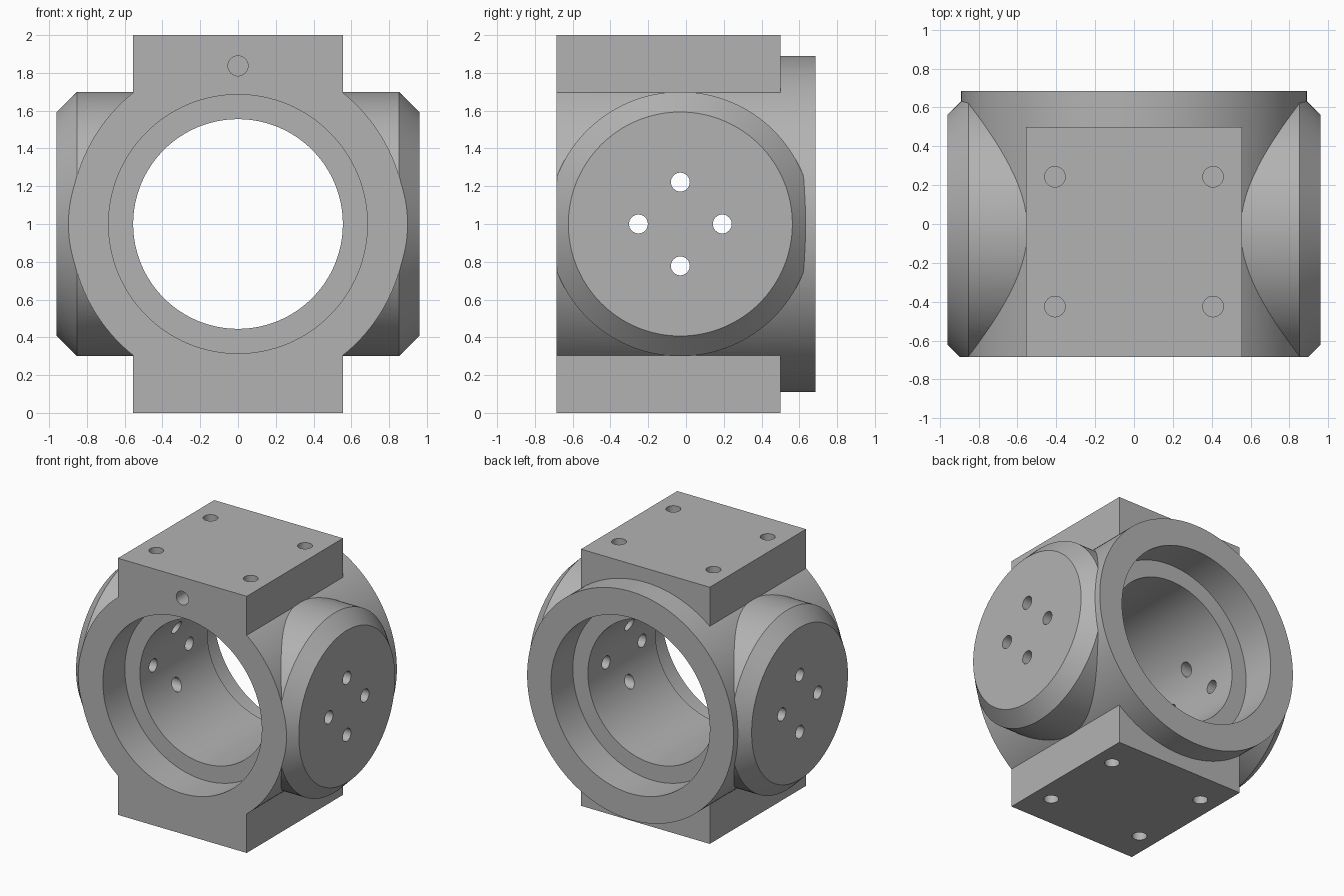
import bpy
import bmesh
from math import cos, sin, tau
from mathutils import Vector, Matrix

if "Cube" in bpy.data.objects:
    bpy.data.objects.remove(bpy.data.objects["Cube"], do_unlink=True)

FRONT, BACK = -0.685, 0.685
MID = 1.0          # height of the bore axis
SIDE_Y = -0.03     # centre of the side bosses

grey = bpy.data.materials.new("plain grey")
grey.use_nodes = True
grey.diffuse_color = (0.45, 0.45, 0.45, 1)
grey.node_tree.nodes["Principled BSDF"].inputs["Base Color"].default_value = grey.diffuse_color


def add_lathe(bm, profile, axis, centre, sides):
    """Closed solid turned about an axis; profile is (distance along, radius)."""
    turn = Vector((0, 0, 1)).rotation_difference(Vector(axis)).to_matrix()
    rings = []
    for along, radius in profile:
        ring = []
        for i in range(sides):
            a = tau * i / sides
            p = Vector((radius * cos(a), radius * sin(a), along))
            ring.append(bm.verts.new(turn @ p + Vector(centre)))
        rings.append(ring)
    for low, high in zip(rings, rings[1:]):
        for i in range(sides):
            j = (i + 1) % sides
            bm.faces.new((low[i], low[j], high[j], high[i]))
    bm.faces.new(rings[0][::-1])
    bm.faces.new(rings[-1])


def add_box(bm, low, high):
    low, high = Vector(low), Vector(high)
    place = Matrix.Translation((low + high) / 2) @ Matrix.Diagonal((*(high - low), 1))
    bmesh.ops.create_cube(bm, size=1, matrix=place)


def finish(bm, name):
    bmesh.ops.recalc_face_normals(bm, faces=bm.faces)
    mesh = bpy.data.meshes.new(name)
    bm.to_mesh(mesh)
    bm.free()
    mesh.materials.append(grey)
    obj = bpy.data.objects.new(name, mesh)
    bpy.context.collection.objects.link(obj)
    return obj


def lathe(name, profile, axis, centre, sides=128):
    bm = bmesh.new()
    add_lathe(bm, profile, axis, centre, sides)
    return finish(bm, name)


def box(name, low, high):
    bm = bmesh.new()
    add_box(bm, low, high)
    return finish(bm, name)


def combine(target, other, operation):
    mod = target.modifiers.new(operation.lower(), "BOOLEAN")
    mod.object, mod.operation, mod.solver = other, operation, "EXACT"
    other.hide_render = True
    bpy.context.view_layer.objects.active = target
    bpy.ops.object.modifier_apply(modifier=mod.name)
    bpy.data.objects.remove(other, do_unlink=True)


# Solid parts run past the front and are trimmed flat together
housing = lathe("housing", [(-0.8, 0.89), (BACK, 0.89)], (0, 1, 0), (0, 0, MID), 160)
combine(housing, box("mounting_block", (-0.555, -0.8, 0), (0.555, 0.5, 2)), "UNION")
boss = [(-0.96, 0.593), (-0.853, 0.70), (0.853, 0.70), (0.96, 0.593)]
combine(housing, lathe("side_bosses", boss, (1, 0, 0), (0, SIDE_Y, MID)), "UNION")
combine(housing, box("front_trim", (-2, -2, -1), (2, FRONT, 3)), "DIFFERENCE")

# Bore, widened at both ends
step = 0.415
bore = [(-1, 0.685), (-step, 0.685), (-step, 0.555),
        (step, 0.555), (step, 0.685), (1, 0.685)]
combine(housing, lathe("bore_cutter", bore, (0, 1, 0), (0, 0, MID)), "DIFFERENCE")

# Bolt holes
holes = bmesh.new()
for x in (-0.407, 0.407):
    for y in (-0.425, 0.243):
        for z in (0, 2):
            add_lathe(holes, [(-0.3, 0.053), (0.3, 0.053)], (0, 0, 1), (x, y, z), 32)
for dy, dz in ((0.222, 0), (-0.222, 0), (0, 0.222), (0, -0.222)):
    add_lathe(holes, [(-1.2, 0.05), (1.2, 0.05)], (1, 0, 0), (0, SIDE_Y + dy, MID + dz), 32)
add_lathe(holes, [(-0.3, 0.053), (0.3, 0.053)], (0, 1, 0), (0, FRONT, 1.837), 32)
combine(housing, finish(holes, "hole_cutter"), "DIFFERENCE")

# Smooth the round walls, keep machined edges crisp
for other in bpy.context.selected_objects:
    other.select_set(False)
housing.select_set(True)
bpy.context.view_layer.objects.active = housing
bpy.ops.object.shade_smooth_by_angle(angle=0.35)
